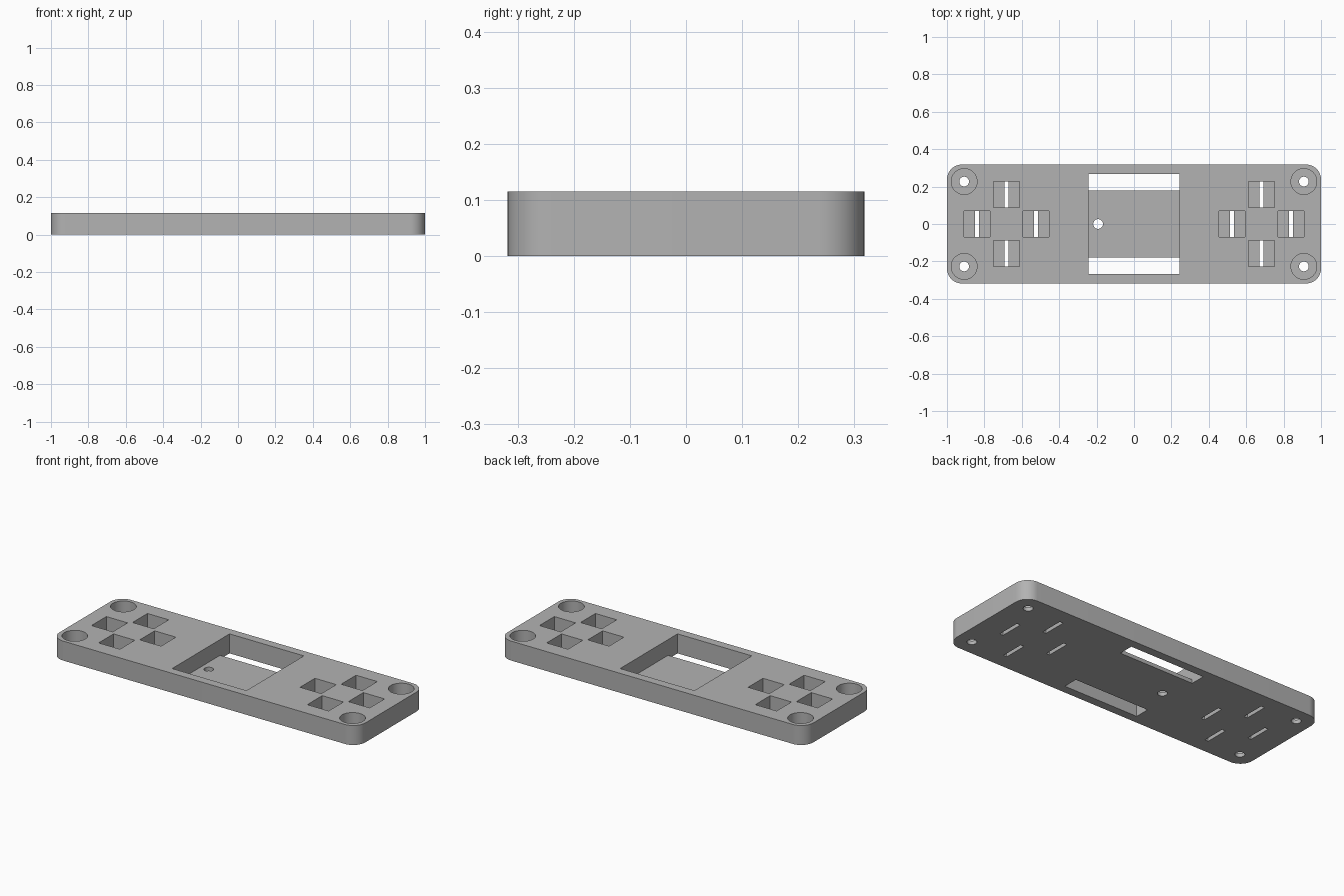
import bpy, bmesh, math
from mathutils import Matrix, Vector

LENGTH, WIDTH, HEIGHT = 2.0, 0.636, 0.115
FLOOR = 0.022          # thickness left under every recess
CORNER = 0.08

cube = bpy.data.objects.get("Cube")
if cube:
    bpy.data.objects.remove(cube, do_unlink=True)

grey = bpy.data.materials.new("light grey plastic")
grey.use_nodes = True
colour = (0.45, 0.45, 0.45, 1)
grey.diffuse_color = colour
grey.node_tree.nodes["Principled BSDF"].inputs["Base Color"].default_value = colour


def add_object(name, bm):
    bmesh.ops.recalc_face_normals(bm, faces=bm.faces)
    mesh = bpy.data.meshes.new(name)
    bm.to_mesh(mesh)
    bm.free()
    mesh.materials.append(grey)
    obj = bpy.data.objects.new(name, mesh)
    bpy.context.collection.objects.link(obj)
    return obj


def box(bm, x, y, sx, sy, z0, z1):
    place = Matrix.Translation((x, y, (z0 + z1) / 2))
    bmesh.ops.create_cube(bm, size=1, matrix=place @ Matrix.Diagonal((sx, sy, z1 - z0, 1)))


def cylinder(bm, x, y, radius, z0, z1):
    bmesh.ops.create_cone(bm, cap_ends=True, segments=48, radius1=radius, radius2=radius,
                          depth=z1 - z0, matrix=Matrix.Translation((x, y, (z0 + z1) / 2)))


# Plate body with rounded vertical corners
bm = bmesh.new()
box(bm, 0, 0, LENGTH, WIDTH, 0, HEIGHT)
uprights = [e for e in bm.edges if abs(e.verts[0].co.z - e.verts[1].co.z) > HEIGHT / 2]
bmesh.ops.bevel(bm, geom=uprights, offset=CORNER, segments=12, profile=0.5, affect='EDGES')
plate = add_object("controller_plate", bm)

# Shared layout: corner screws and two diamond groups of button pockets
screws = [(sx * 0.908, sy * 0.227) for sx in (-1, 1) for sy in (-1, 1)]
buttons = [(side * 0.682 + dx, dy) for side in (-1, 1)
           for dx, dy in ((-0.158, 0), (0.158, 0), (0, -0.158), (0, 0.158))]
BUTTON = 0.139
TOP, BELOW = HEIGHT + 0.05, -0.05

# Recesses cut down from the top
bm = bmesh.new()
box(bm, 0, 0, 0.486, 0.536, FLOOR, TOP)
for x, y in buttons:
    box(bm, x, y, BUTTON, BUTTON, FLOOR, TOP)
for x, y in screws:
    cylinder(bm, x, y, 0.069, FLOOR, TOP)
recesses = add_object("recess_cutter", bm)

# Openings cut right through the floor
bm = bmesh.new()
for side in (-1, 1):
    box(bm, 0, side * 0.224, 0.486, 0.088, BELOW, FLOOR * 2)
for x, y in buttons:
    box(bm, x, y, 0.022, BUTTON, BELOW, FLOOR * 2)
for x, y in screws + [(-0.192, 0)]:
    cylinder(bm, x, y, 0.026, BELOW, FLOOR * 2)
openings = add_object("opening_cutter", bm)

# Apply the cuts and discard the cutters
bpy.ops.object.select_all(action='DESELECT')
bpy.context.view_layer.objects.active = plate
plate.select_set(True)
for cutter in (recesses, openings):
    cutter.hide_render = True
    cut = plate.modifiers.new(cutter.name, 'BOOLEAN')
    cut.operation, cut.solver, cut.object = 'DIFFERENCE', 'EXACT', cutter
    bpy.ops.object.modifier_apply(modifier=cut.name)
    bpy.data.objects.remove(cutter, do_unlink=True)

bpy.ops.object.shade_smooth_by_angle(angle=math.radians(30))
